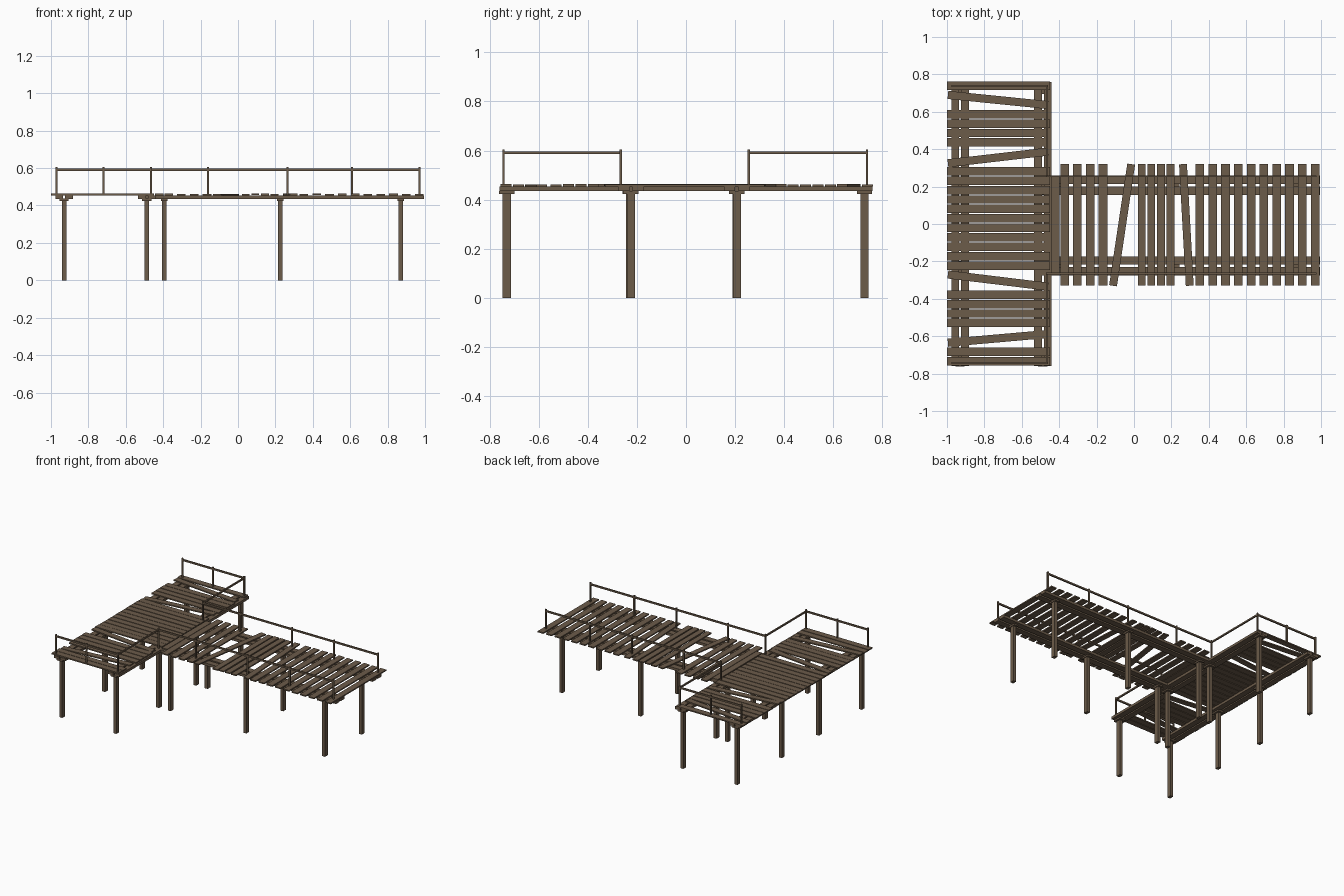
import bpy, math, random
from mathutils import Matrix, Vector

if "Cube" in bpy.data.objects:
    bpy.data.objects.remove(bpy.data.objects["Cube"])

random.seed(4)
wood = bpy.data.materials.new("weathered brown wood")
wood.diffuse_color = (0.15, 0.106, 0.068, 1)
wood.use_nodes = True
wood.node_tree.nodes["Principled BSDF"].inputs["Base Color"].default_value = wood.diffuse_color

CUBE = [(x, y, z) for x in (-.5, .5) for y in (-.5, .5) for z in (-.5, .5)]
FACES = [(0, 1, 3, 2), (4, 6, 7, 5), (0, 4, 5, 1), (2, 3, 7, 6), (0, 2, 6, 4), (1, 5, 7, 3)]


def build(name, boxes):
    """One object from boxes given as (centre, size, rotation about z)."""
    verts, faces = [], []
    for c, s, a in boxes:
        rot = Matrix.Rotation(a, 3, 'Z')
        n = len(verts)
        verts += [rot @ Vector([p[i] * s[i] for i in range(3)]) + Vector(c) for p in CUBE]
        faces += [tuple(i + n for i in f) for f in FACES]
    me = bpy.data.meshes.new(name)
    me.from_pydata(verts, [], faces)
    me.materials.append(wood)
    ob = bpy.data.objects.new(name, me)
    bpy.context.collection.objects.link(ob)
    return ob


def span(x0, x1, y0, y1, z0, z1):
    return (((x0 + x1) / 2, (y0 + y1) / 2, (z0 + z1) / 2), (x1 - x0, y1 - y0, z1 - z0), 0)


def board(p, q, width):
    """Loose deck board running from p to q."""
    dx, dy = q[0] - p[0], q[1] - p[1]
    z = 0.4575 + random.uniform(-.001, .002)
    return (((p[0] + q[0]) / 2, (p[1] + q[1]) / 2, z),
            (math.hypot(dx, dy), width, 0.009), math.atan2(dy, dx))


# Support posts and the caps on top of them
ROWS_X = (-0.93, -0.487)
ROWS_Y = (0.207, -0.224)
head = [(x, y) for x in ROWS_X for y in (-0.73, -0.228, 0.206, 0.727)]
walk = [(x, y) for x in (-0.395, 0.225, 0.87) for y in ROWS_Y]
build("support_posts", [((x, y, 0.214), (0.024, 0.033, 0.428), 0) for x, y in head + walk])
build("post_caps", [((x, y, 0.43), (0.05, 0.062, 0.012), 0) for x, y in head]
      + [((x, y, 0.43), (0.034, 0.062, 0.012), 0) for x, y in walk])

# Twin beams under the decks, one each side of the post line
beams = []
for s in (-1, 1):
    for x in ROWS_X:
        cx = x + s * 0.026
        beams.append(span(cx - .021, cx + .021, -0.76, 0.76, 0.435, 0.4535))
    for y in ROWS_Y:
        cy = y + s * 0.029
        beams.append(span(-0.5, 0.995, cy - .022, cy + .022, 0.4345, 0.453))
build("twin_beams", beams)

# Head platform boards: straight groups (top y, count) and loose skewed ones
boards = []
for top, count in ((0.762, 1), (0.61, 4), (0.305, 11), (-0.355, 4), (-0.66, 2)):
    for i in range(count):
        y = top - 0.0225 - i * 0.0505
        boards.append(board((-1, y), (-0.45, y), 0.045))
for a, b in ((0.69, 0.636), (0.325, 0.387), (-0.27, -0.335), (-0.635, -0.588)):
    boards.append(board((-0.995, a), (-0.46, b), 0.043))
build("platform_boards", boards)

# Walkway boards: straight groups (first x, count, pitch, width) and loose ones
boards = [board((-0.42, -0.26), (-0.42, 0.26), 0.045)]
for x0, count, pitch, w in ((-0.371, 4, 0.0685, 0.046), (0.042, 4, 0.051, 0.041),
                            (0.352, 10, 0.0685, 0.046)):
    for i in range(count):
        x = x0 + i * pitch
        boards.append(board((x, -0.33), (x, 0.32), w))
boards.append(board((-0.112, -0.33), (-0.015, 0.32), 0.042))
boards.append(board((0.298, -0.33), (0.262, 0.32), 0.042))
build("walkway_boards", boards)

# Handrails on both sides, following the inner corner
for side, outer, inner in (("back", 0.737, 0.255), ("front", -0.743, -0.265)):
    posts = [(x, outer) for x in (-0.97, -0.72, -0.465)]
    posts += [(x, inner) for x in (-0.465, -0.16, 0.265, 0.61, 0.97)]
    build(side + "_rail_posts", [((x, y, 0.53), (0.01, 0.01, 0.15), 0) for x, y in posts])
    h, lo, hi = 0.005, min(outer, inner), max(outer, inner)
    build(side + "_handrail", [
        span(-0.975, -0.46, outer - h, outer + h, 0.585, 0.597),
        span(-0.465 - h, -0.465 + h, lo, hi, 0.5855, 0.5965),
        span(-0.47, 0.975, inner - h, inner + h, 0.585, 0.597)])
